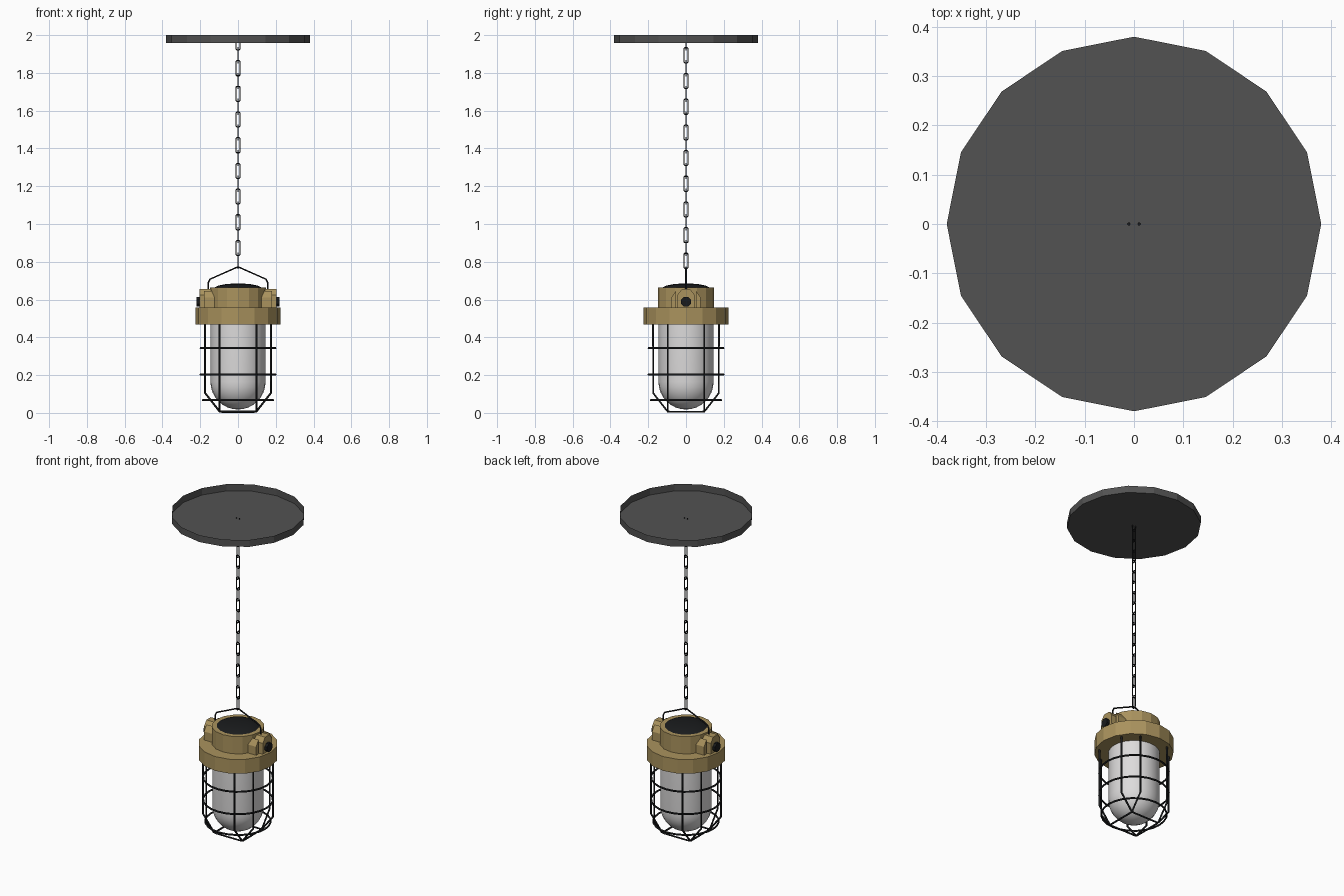
import bpy, bmesh, math
from mathutils import Matrix

if "Cube" in bpy.data.objects:
    bpy.data.objects.remove(bpy.data.objects["Cube"])


def material(name, r, g, b):
    m = bpy.data.materials.new(name)
    m.diffuse_color = (r, g, b, 1)
    m.use_nodes = True
    m.node_tree.nodes["Principled BSDF"].inputs["Base Color"].default_value = m.diffuse_color
    return m


BRASS = material("aged_brass", 0.40, 0.29, 0.11)
BLACK = material("black_iron", 0.010, 0.011, 0.012)
GREY = material("dark_grey", 0.085, 0.085, 0.085)
GLASS = material("frosted_glass", 0.72, 0.71, 0.71)


def finish(bm, name, mat, smooth=None, recalc=True):
    if recalc:
        bmesh.ops.recalc_face_normals(bm, faces=bm.faces)
    me = bpy.data.meshes.new(name)
    bm.to_mesh(me)
    bm.free()
    me.materials.append(mat)
    ob = bpy.data.objects.new(name, me)
    bpy.context.collection.objects.link(ob)
    if smooth:
        bpy.ops.object.select_all(action='DESELECT')
        ob.select_set(True)
        bpy.context.view_layer.objects.active = ob
        bpy.ops.object.shade_smooth_by_angle(angle=math.radians(smooth))
    return ob


def revolve(name, profile, sides, mat, smooth=None):
    """Turn an (r, z) profile around z; profile runs upward on the outside."""
    bm = bmesh.new()
    rings = []
    for r, z in profile:
        if r == 0:
            rings.append([bm.verts.new((0, 0, z))] * sides)
        else:
            rings.append([bm.verts.new((r * math.cos(2 * math.pi * i / sides),
                                        r * math.sin(2 * math.pi * i / sides), z))
                          for i in range(sides)])
    for a, b in zip(rings, rings[1:]):
        for i in range(sides):
            j = (i + 1) % sides
            quad = [a[i], a[j], b[j], b[i]]
            bm.faces.new(list(dict.fromkeys(quad)))
    return finish(bm, name, mat, smooth, recalc=False)


def wire(name, points, radius, mat, closed=False, res=1):
    """Round rod along a polyline, turned into a mesh."""
    cu = bpy.data.curves.new(name, 'CURVE')
    cu.dimensions = '3D'
    cu.bevel_depth = radius
    cu.bevel_resolution = res
    cu.use_fill_caps = True
    sp = cu.splines.new('POLY')
    sp.points.add(len(points) - 1)
    for p, co in zip(sp.points, points):
        p.co = (*co, 1)
    sp.use_cyclic_u = closed
    cu.materials.append(mat)
    ob = bpy.data.objects.new(name, cu)
    bpy.context.collection.objects.link(ob)
    bpy.ops.object.select_all(action='DESELECT')
    ob.select_set(True)
    bpy.context.view_layer.objects.active = ob
    bpy.ops.object.convert(target='MESH')
    return bpy.context.object


def prism(name, outline, x0, x1, mat, side):
    """Extrude a (y, z) outline from x0 to x1, on the +x or -x side."""
    bm = bmesh.new()
    f = bm.faces.new([bm.verts.new((side * x0, y, z)) for y, z in outline])
    ext = bmesh.ops.extrude_face_region(bm, geom=[f])
    for v in ext["geom"]:
        if isinstance(v, bmesh.types.BMVert):
            v.co.x = side * x1
    return finish(bm, name, mat)


# ceiling plate: shallow dish, open on top
revolve("ceiling_plate", [(0, 1.957), (0.38, 1.957), (0.38, 2.0)], 16, GREY)

# chain: links alternate between the y and x planes
for k in range(18):
    zc = 0.805 + 0.068 * k
    w, h, c = 0.0105, 0.040, 0.005
    loop = [(-w, h - c), (-w, -h + c), (-w + c, -h), (w - c, -h),
            (w, -h + c), (w, h - c), (w - c, h), (-w + c, h)]
    last = k == 17
    if last:  # the top link is cut off inside the ceiling plate
        loop = [(-w, 0.002)] + loop[1:5] + [(w, 0.002)]
    pts = [(u, 0, zc + v) if k % 2 else (0, u, zc + v) for u, v in loop]
    wire(f"chain_link_{k + 1}", pts, 0.0036, BLACK, closed=not last)

# hanging handle
wire("handle", [(-0.160, 0, 0.62), (-0.157, 0, 0.690), (-0.148, 0, 0.708),
                (-0.008, 0, 0.770), (0.008, 0, 0.770), (0.148, 0, 0.708),
                (0.157, 0, 0.690), (0.160, 0, 0.62)], 0.0045, BLACK)

# brass housing with wide collar, and its dark domed cap
revolve("housing", [(0.14, 0.468), (0.225, 0.468), (0.225, 0.557), (0.149, 0.557),
                    (0.149, 0.665), (0.121, 0.665)], 16, BRASS)
revolve("top_cap", [(0.123, 0.664), (0.105, 0.674), (0.06, 0.683), (0, 0.685)],
        16, BLACK, 40)

# side brackets with bolts
for side, label in ((1, "right"), (-1, "left")):
    prism(f"bracket_{label}",
          [(-0.045, 0.555), (0.045, 0.555), (0.045, 0.625), (0.022, 0.655),
           (-0.022, 0.655), (-0.045, 0.625)], 0.13, 0.203, BRASS, side)
    for s in (1, -1):
        prism(f"bracket_cheek_{label}_{'back' if s > 0 else 'front'}",
              [(s * 0.054, 0.555), (s * 0.078, 0.555), (s * 0.078, 0.610),
               (s * 0.054, 0.645)], 0.12, 0.180, BRASS, side)
    bm = bmesh.new()
    bmesh.ops.create_cone(bm, cap_ends=True, segments=8, radius1=0.028, radius2=0.028,
                          depth=0.04,
                          matrix=Matrix.Translation((side * 0.2, 0, 0.588))
                          @ Matrix.Rotation(math.pi / 2, 4, 'Y')
                          @ Matrix.Rotation(math.pi / 8, 4, 'Z'))
    finish(bm, f"bolt_{label}", BLACK)

# glass with a rounded bottom
R, zr, zb = 0.146, 0.165, 0.018
dome = [(R * math.sin(t * math.pi / 16), zr - (zr - zb) * math.cos(t * math.pi / 16))
        for t in range(9)]
revolve("glass", [(0, zb)] + dome[1:] + [(R, 0.475)], 24, GLASS, 60)

# cage: four U-shaped bars crossing in a grid under the glass
a, b = 0.097, 0.174
profile = [(-b, 0.475), (-b, 0.105), (-a - 0.004, 0.012), (-a + 0.01, 0.006),
           (a - 0.01, 0.006), (a + 0.004, 0.012), (b, 0.105), (b, 0.475)]
for s in (1, -1):
    wire(f"cage_bar_x_{'back' if s > 0 else 'front'}",
         [(u, s * a, z) for u, z in profile], 0.0055, BLACK)
    wire(f"cage_bar_y_{'right' if s > 0 else 'left'}",
         [(s * a, u, z) for u, z in profile], 0.0055, BLACK)

# cage rings
for n, (r, z) in enumerate([(0.198, 0.343), (0.198, 0.203), (0.186, 0.068)]):
    wire(f"cage_ring_{n + 1}",
         [(r * math.cos(i * math.pi / 12), r * math.sin(i * math.pi / 12), z)
          for i in range(24)], 0.0055, BLACK, closed=True)
